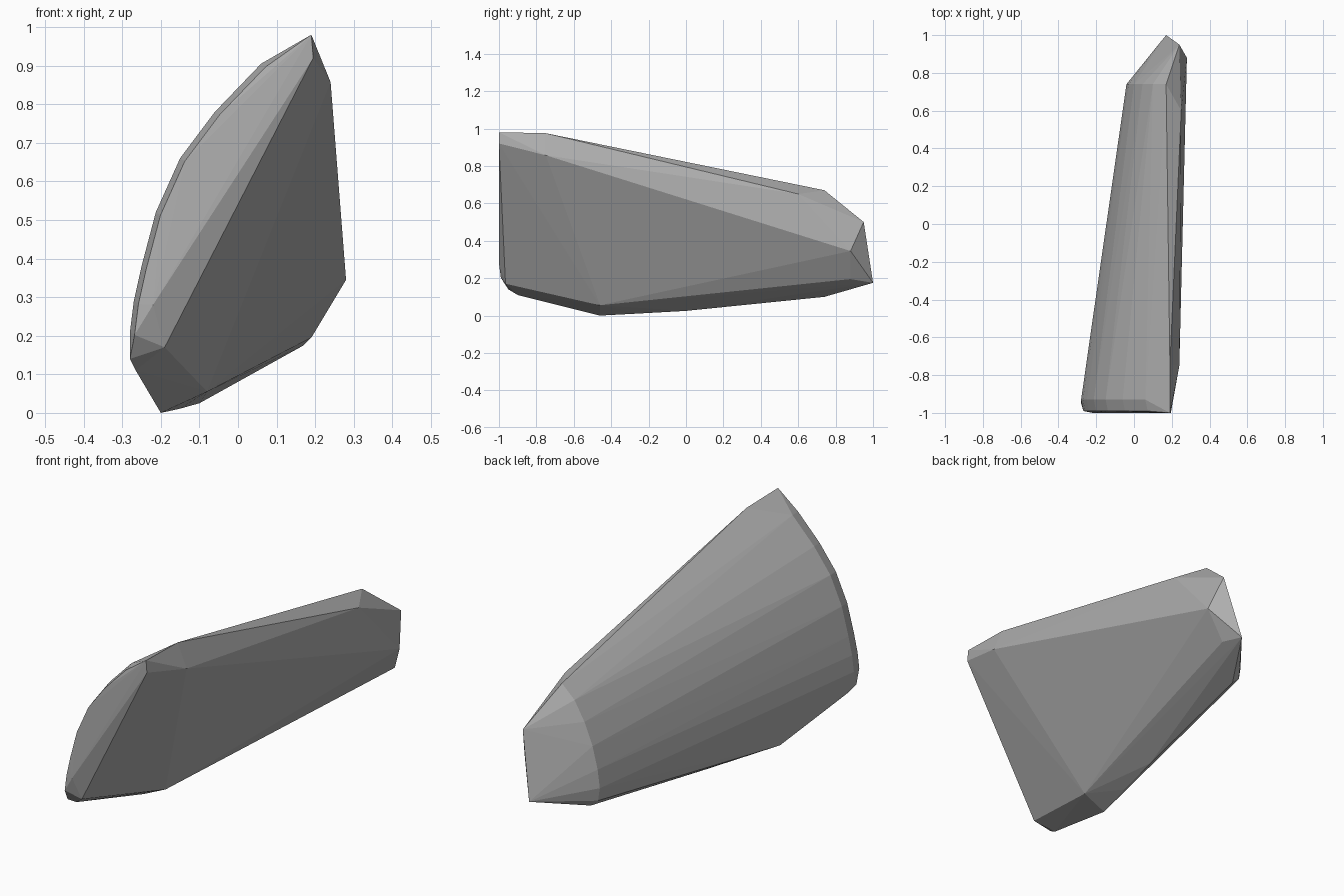
import bpy, bmesh

# One grey material
mat = bpy.data.materials.new("mid grey")
mat.diffuse_color = (0.42, 0.42, 0.42, 1)

# Curved outer rim at the front end (x, z), with a slight bevel towards the cap
rim = [(0.06, 0.905), (-0.06, 0.78), (-0.15, 0.66), (-0.213, 0.52),
       (-0.25, 0.38), (-0.27, 0.29), (-0.28, 0.21)]
points = []
for x, z in rim:
    points.append((x, -0.93, z))
    points.append((x + 0.012, -0.99, z - 0.008))

# Smaller curved rim at the back end (x, z)
back_rim = [(0.17, 0.67), (0.10, 0.605), (0.045, 0.51), (0.0, 0.40),
            (-0.028, 0.29), (-0.04, 0.20), (-0.03, 0.135), (0.01, 0.10)]
points += [(x, 0.74, z) for x, z in back_rim]

# Upper ridge and front corners
points += [(0.19, -1.0, 0.98), (0.19, -0.75, 0.975), (0.195, -1.0, 0.92),
           (-0.19, -0.965, 0.17), (-0.28, -0.95, 0.14), (-0.265, -0.9, 0.11),
           (-0.22, -1.0, 0.28)]
# Flat inner side
points += [(0.24, -0.75, 0.857), (0.25, 0.6, 0.65), (0.28, 0.88, 0.345),
           (-0.08, -0.46, 0.055), (0.19, 0.88, 0.195)]
# Keel along the underside
points += [(-0.2, -0.46, 0.0), (-0.15, -0.25, 0.011), (-0.1, 0.0, 0.025)]
# Back tip
points += [(0.24, 0.95, 0.5), (0.17, 1.0, 0.175)]

# Wrap all the corners in one faceted convex shell
bm = bmesh.new()
for p in points:
    bm.verts.new(p)
result = bmesh.ops.convex_hull(bm, input=bm.verts[:])
loose = [v for v in bm.verts if not v.link_faces]
bmesh.ops.delete(bm, geom=loose, context='VERTS')
bmesh.ops.recalc_face_normals(bm, faces=bm.faces[:])
mesh = bpy.data.meshes.new("faceted_shell")
bm.to_mesh(mesh)
bm.free()
mesh.materials.append(mat)
shell = bpy.data.objects.new("faceted_shell", mesh)
bpy.context.collection.objects.link(shell)
